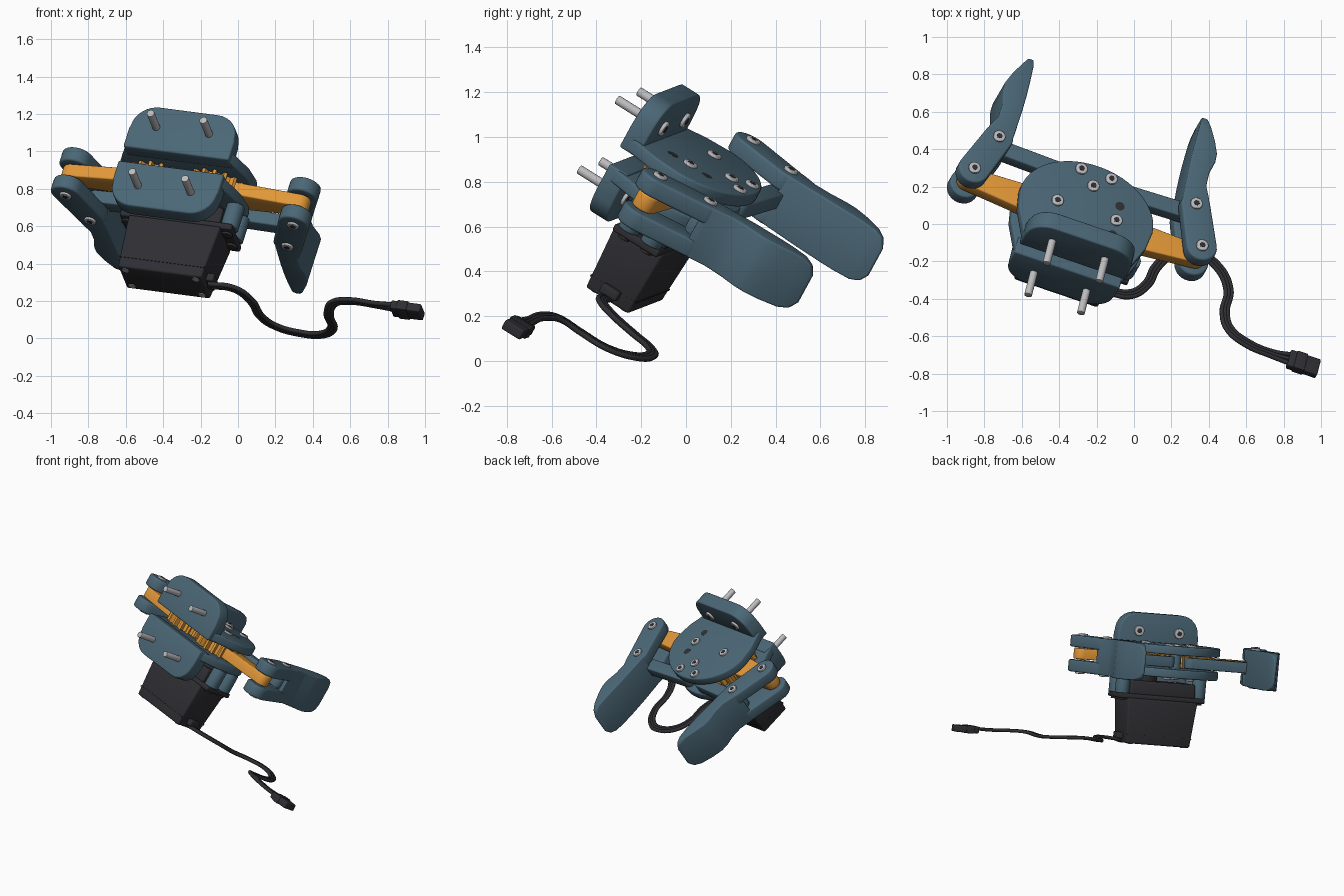
import bpy, bmesh, math
from mathutils import Vector, Matrix

if "Cube" in bpy.data.objects:
    bpy.data.objects.remove(bpy.data.objects["Cube"])

# Tilted frame of the gripper: S = sideways, F = towards the finger tips, N = plate normal
S = Vector((.94, -.32, -.123)).normalized()
N = Vector((.27, .46, .845))
N = (N - S * N.dot(S)).normalized()
F = N.cross(S)
M = Matrix((S, F, N)).transposed().to_4x4()
M.translation = S * -.37
MID = .612


def material(name, rgb):
    m = bpy.data.materials.new(name)
    m.diffuse_color = (*rgb, 1)
    m.use_nodes = True
    m.node_tree.nodes["Principled BSDF"].inputs["Base Color"].default_value = m.diffuse_color
    return m


BLUE = material("slate_blue", (.07, .135, .18))
ORANGE = material("orange", (.75, .31, .04))
BLACK = material("black_plastic", (.028, .028, .033))
STEEL = material("steel", (.5, .5, .52))


def finish(name, bm, mat, bevel=0, matrix=M):
    bmesh.ops.recalc_face_normals(bm, faces=bm.faces)
    if bevel:
        edges = [e for e in bm.edges if e.calc_face_angle(0) > math.radians(35)]
        bmesh.ops.bevel(bm, geom=edges, offset=bevel, segments=3, profile=.5,
                        affect='EDGES', clamp_overlap=True)
    bm.transform(matrix)
    me = bpy.data.meshes.new(name)
    bm.to_mesh(me)
    bm.free()
    me.materials.append(mat)
    ob = bpy.data.objects.new(name, me)
    bpy.context.collection.objects.link(ob)
    return ob


def loft(name, rings, mat, bevel=0, matrix=M):
    """Skin a list of equal-length point rings and cap both ends."""
    bm = bmesh.new()
    vs = [[bm.verts.new(p) for p in r] for r in rings]
    n = len(rings[0])
    for a, b in zip(vs, vs[1:]):
        for i in range(n):
            bm.faces.new((a[i], a[(i + 1) % n], b[(i + 1) % n], b[i]))
    bm.faces.new(vs[0])
    bm.faces.new(vs[-1])
    return finish(name, bm, mat, bevel, matrix)


def prism(name, pts, a, b, mat, bevel=0, along='n'):
    """Extrude a flat outline along the normal (n) or forward (f) direction."""
    put = (lambda p, t: (p[0], p[1], t)) if along == 'n' else (lambda p, t: (p[0], t, p[1]))
    return loft(name, [[put(p, a) for p in pts], [put(p, b) for p in pts]], mat, bevel)


def circle(c, r, n=24):
    return [(c[0] + r * math.cos(2 * math.pi * i / n), c[1] + r * math.sin(2 * math.pi * i / n))
            for i in range(n)]


def capsule(p, q, rp, rq, n=14):
    t = math.atan2(q[1] - p[1], q[0] - p[0])
    out = []
    for c, r, t0 in ((q, rq, t - math.pi / 2), (p, rp, t + math.pi / 2)):
        out += [(c[0] + r * math.cos(t0 + math.pi * i / n), c[1] + r * math.sin(t0 + math.pi * i / n))
                for i in range(n + 1)]
    return out


def rect(x, y, hx, hy, z):
    return [(x - hx, y - hy, z), (x + hx, y - hy, z), (x + hx, y + hy, z), (x - hx, y + hy, z)]


def screw(name, c, t, side, along='n', r=.033):
    prism(name, circle(c, r, 20), t - side * .01, t + side * .012, STEEL, .004, along)
    prism(name + "_socket", circle(c, r * .5, 6), t, t + side * .0135, BLACK, 0, along)


# Plates and mounting brackets, mirrored above and below the middle plane
plate = [(.375 * math.cos(math.pi * i / 32), -.46 + .29 * math.sin(math.pi * i / 32)) for i in range(33)]
plate += [(-.36, -.57), (-.29, -.74), (.29, -.74), (.36, -.57)]
dome = [(.3, .045), (.3, .16)]
for sx in (1, -1):
    arc = [(sx * (.165 + .13 * math.cos(a)), .18 + .13 * math.sin(a))
           for a in [math.pi / 2 * i / 8 for i in range(9)]]
    dome += arc if sx > 0 else arc[::-1]
dome += [(-.3, .16), (-.3, .045)]
for up, word in ((1, "upper"), (-1, "lower")):
    prism(word + "_plate", plate, MID + up * .05, MID + up * .112, BLUE, .01)
    prism(word + "_mount_bracket", [(x, MID + up * z) for x, z in dome], -.755, -.655, BLUE, .01, 'f')
    for sx in (-1, 1):
        pin = (sx * .15, MID + up * .184)
        prism(word + "_mount_bolt", circle(pin, .021, 16), -.9, -.66, STEEL, .003, 'f')
        screw(word + "_mount_bolt_head", pin, -.652, 1, 'f', .036)
        screw(word + "_link_screw", (sx * .085, -.224), MID + up * .112, up)
        screw(word + "_gear_screw", (sx * .167, -.46), MID + up * .112, up)
    screw(word + "_centre_screw", (0, -.302), MID + up * .112, up)
    for y in (-.367, -.55):
        prism(word + "_plate_hole", circle((.167, y), .026, 20), MID + up * .1, MID + up * .1125, BLACK)

# Spacer between the plates
prism("plate_spacer", circle((0, -.302), .04), MID - .06, MID + .06, BLUE)

# Gears, arms, links and fingers, mirrored left and right
for sx, word in ((1, "right"), (-1, "left")):
    hub, elbow = (sx * .167, -.46), (sx * .648, -.445)
    link_in, link_out = (sx * .085, -.224), (sx * .561, -.208)
    gear, teeth = [], 18
    for i in range(teeth):
        for off, r in ((-.3, .148), (-.14, .178), (.14, .178), (.3, .148)):
            a = 2 * math.pi * (i + off + (.5 if sx < 0 else 0)) / teeth
            gear.append((hub[0] + r * math.cos(a), hub[1] + r * math.sin(a)))
    prism(word + "_gear", gear, MID - .042, MID + .042, ORANGE)
    prism(word + "_drive_arm", capsule(hub, elbow, .09, .055), MID - .038, MID + .038, ORANGE, .008)
    prism(word + "_rear_link", capsule(link_in, link_out, .045, .045), MID - .038, MID + .038, BLUE, .008)
    for up, lv in ((1, "upper"), (-1, "lower")):
        prism(f"{word}_finger_{lv}_ear", capsule(elbow, link_out, .085, .08),
              MID + up * .045, MID + up * .128, BLUE, .012)
        for p in (elbow, link_out):
            screw(f"{word}_finger_{lv}_screw", p, MID + up * .128, up)
    prism(word + "_elbow_pin", circle(elbow, .025, 16), MID - .1, MID + .1, STEEL)
    prism(word + "_link_pin", circle(link_out, .025, 16), MID - .1, MID + .1, STEEL)
    # Blade: station f, inner side, outer side, half height
    stations = [(-.2, .485, .635, .127), (-.155, .482, .625, .128), (-.08, .478, .59, .13),
                (0, .474, .588, .132), (.08, .472, .605, .133), (.13, .472, .602, .134),
                (.2, .473, .575, .134), (.28, .475, .535, .13), (.325, .478, .512, .112),
                (.35, .481, .498, .07)]
    loft(word + "_finger_blade",
         [[(sx * i, f, MID - h), (sx * o, f, MID - h), (sx * o, f, MID + h), (sx * i, f, MID + h)]
          for f, i, o, h in stations], BLUE, .012)

# Servo motor: tapered case, mounting flange, top case and output boss
loft("servo_case", [rect(.05, -.47, .237, .115, .018), rect(.05, -.467, .262, .13, .335)], BLACK, .012)
loft("servo_case_seam", [rect(.05, -.47, .242, .12, .075), rect(.05, -.47, .243, .121, .083)], BLACK)
loft("servo_flange", [rect(.05, -.467, .318, .12, .33), rect(.05, -.467, .318, .12, .366)], BLACK, .01)
loft("servo_top_case", [rect(.05, -.467, .245, .118, .36), rect(.05, -.467, .24, .115, .46)], BLACK, .012)
prism("servo_output_boss", circle((.167, -.46), .1), .45, .51, BLACK, .006)
prism("servo_output_shaft", circle((.167, -.46), .05), .5, .6, STEEL)
for dx in (-.285, .285):
    for dy in (-.06, .06):
        prism("servo_standoff", circle((.05 + dx, -.467 + dy), .05), .364, .505, BLUE, .004)
        prism("servo_mount_screw", circle((.05 + dx, -.467 + dy), .03, 16), .318, .335, BLACK, .004)
for dx in (-.2, .2):
    for dy in (-.08, .08):
        prism("servo_base_screw", circle((.05 + dx, -.47 + dy), .02, 14), .014, .022, STEEL)
loft("cable_grommet", [rect(.3, -.47, .03, .045, .045), rect(.3, -.47, .03, .045, .09)], BLACK, .008)

# Three-wire cable lying on the ground
path = [Vector(p) for p in (
    (-.16, -.35, .285), (-.02, -.375, .265), (.07, -.32, .2), (.12, -.23, .12), (.2, -.165, .065),
    (.33, -.155, .028), (.44, -.22, .02), (.505, -.35, .058), (.485, -.47, .13), (.51, -.56, .188),
    (.6, -.635, .2), (.74, -.695, .18), (.85, -.725, .165))]
for k in (-1, 0, 1):
    cu = bpy.data.curves.new("cable_wire", 'CURVE')
    cu.dimensions = '3D'
    cu.bevel_depth = .0125
    cu.bevel_resolution = 2
    cu.resolution_u = 8
    cu.use_fill_caps = True
    sp = cu.splines.new('BEZIER')
    sp.bezier_points.add(len(path) - 1)
    for i, p in enumerate(path):
        tan = path[min(i + 1, len(path) - 1)] - path[max(i - 1, 0)]
        spread = .03 if i == len(path) - 1 else .016
        bp = sp.bezier_points[i]
        bp.co = p + tan.cross(N).normalized() * k * spread
        bp.handle_left_type = bp.handle_right_type = 'AUTO'
    cu.materials.append(BLACK)
    bpy.context.collection.objects.link(bpy.data.objects.new("cable_wire", cu))

# Plug at the cable end
R = M.copy()
R.translation = (.905, -.748, .15)
loft("cable_plug", [rect(0, 0, .085, .05, -.024), rect(0, 0, .085, .05, .024)], BLACK, .008, R)
loft("cable_plug_rib", [rect(-.02, 0, .03, .053, -.028), rect(-.02, 0, .03, .053, .028)], BLACK, .004, R)

# Smooth shading with crisp edges
bpy.ops.object.select_all(action='DESELECT')
for ob in bpy.context.scene.objects:
    if ob.type == 'MESH':
        ob.select_set(True)
        bpy.context.view_layer.objects.active = ob
bpy.ops.object.shade_smooth_by_angle(angle=math.radians(40))
